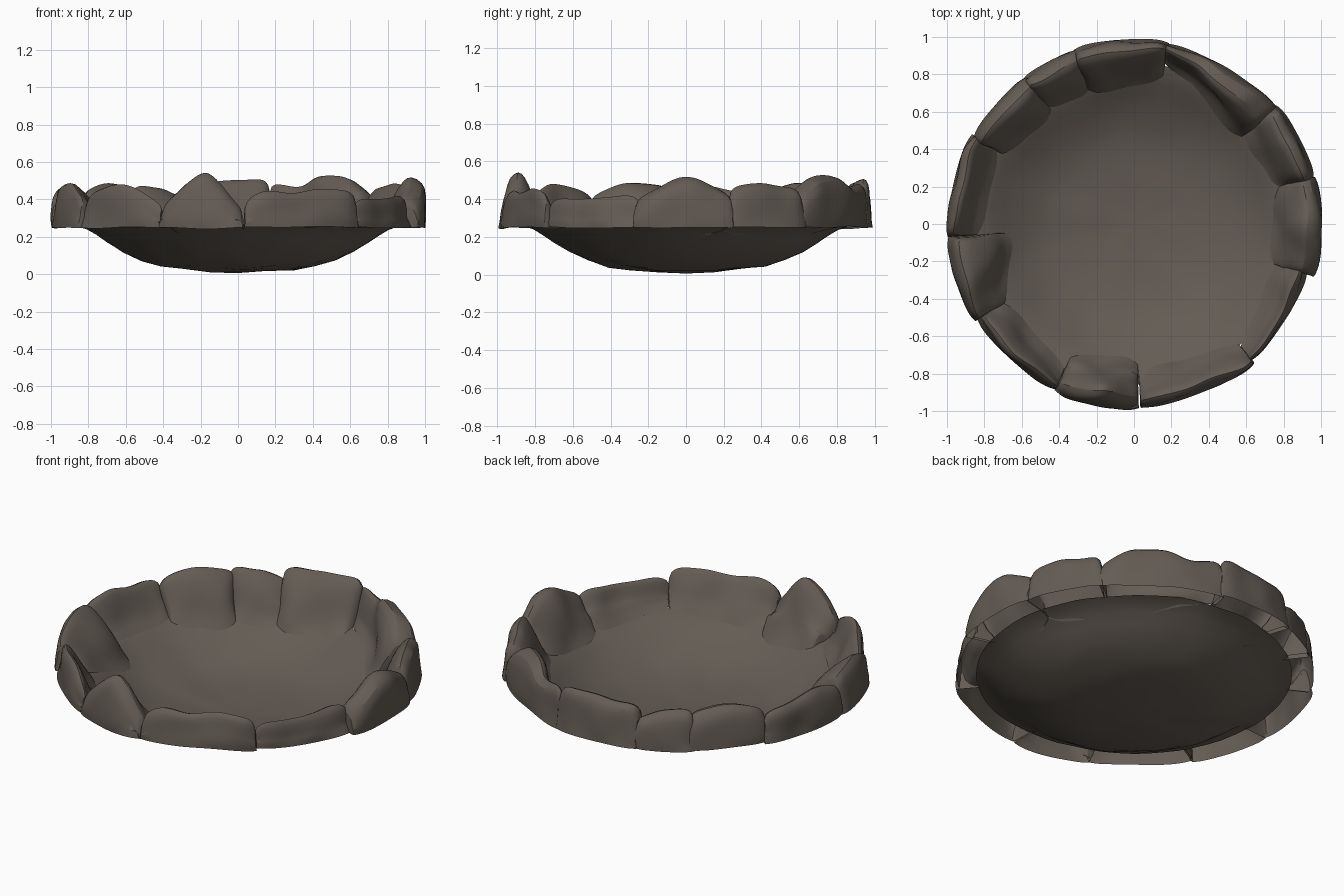
import bpy, bmesh, math
from mathutils import Vector, noise

cube = bpy.data.objects.get("Cube")
if cube:
    bpy.data.objects.remove(cube, do_unlink=True)

# Single dark stone colour
rock = bpy.data.materials.new("dark brown stone")
rock.use_nodes = True
colour = (0.127, 0.107, 0.089, 1)
rock.diffuse_color = colour
rock.node_tree.nodes["Principled BSDF"].inputs["Base Color"].default_value = colour


def finish(name, bm, angle):
    bmesh.ops.recalc_face_normals(bm, faces=bm.faces)
    if sum(f.normal.z * f.calc_area() for f in bm.faces) < 0:
        bmesh.ops.reverse_faces(bm, faces=bm.faces)
    mesh = bpy.data.meshes.new(name)
    bm.to_mesh(mesh)
    bm.free()
    mesh.materials.append(rock)
    obj = bpy.data.objects.new(name, mesh)
    bpy.context.collection.objects.link(obj)
    bpy.ops.object.select_all(action="DESELECT")
    obj.select_set(True)
    bpy.context.view_layer.objects.active = obj
    bpy.ops.object.shade_smooth_by_angle(angle=math.radians(angle))
    return obj


def polar(r, a, z):
    return Vector((r * math.cos(a), r * math.sin(a), z))


def interpolate(points, t):
    """Smooth value along an evenly spaced list, t from 0 to 1."""
    x = min(max(t, 0), 1) * (len(points) - 1)
    i = min(int(x), len(points) - 2)
    f = x - i
    return points[i] + (points[i + 1] - points[i]) * f * f * (3 - 2 * f)


# Shallow dish: spun profile with a gently uneven surface
profile = [(0, 0.006), (0.15, 0.015), (0.3, 0.027), (0.42, 0.044), (0.52, 0.074),
           (0.62, 0.12), (0.7, 0.172), (0.76, 0.213), (0.81, 0.24), (0.86, 0.256)]


def dish_height(r):
    for (r0, z0), (r1, z1) in zip(profile, profile[1:]):
        if r <= r1:
            return z0 + (z1 - z0) * (r - r0) / (r1 - r0)
    return profile[-1][1]


bm = bmesh.new()
verts = [bm.verts.new((r, 0, z)) for r, z in profile]
edges = [bm.edges.new(pair) for pair in zip(verts, verts[1:])]
bmesh.ops.spin(bm, geom=verts + edges, cent=(0, 0, 0), axis=(0, 0, 1),
               angle=math.tau, steps=64)
bmesh.ops.remove_doubles(bm, verts=bm.verts, dist=0.001)
for v in bm.verts:
    v.co.z = max(0, v.co.z + 0.012 * noise.noise(v.co * 5))
finish("dish", bm, 60)


def rim_stone(name, start, end, reach, inner, crest, heights, seed):
    """Open-bottomed boulder swept along an arc of the rim."""
    bm = bmesh.new()
    a0, a1 = math.radians(start), math.radians(end)
    half = (a1 - a0) / 2
    steps = 16
    params = [0] + [i / steps for i in range(steps + 1)] + [1]
    shift = Vector((seed * 7.3, seed * 2.1, 0))
    rows = []
    for n, u in enumerate(params):
        side = 2 * u - 1
        a = a0 + (a1 - a0) * u
        chord = math.cos(half) / math.cos(half * side)
        outer = reach * (0.5 + 0.5 * chord) - 0.02 * side ** 6
        rin = interpolate(inner, u) + 0.05 * side ** 4
        top = interpolate(heights, u) - 0.04 * side ** 8
        width = outer - rin
        ridge = outer - crest * width
        slope = ridge - rin
        capped = n in (0, len(params) - 1)
        foot = 0.25 + 0.012 * noise.noise(polar(3, a, seed))
        # cross-section from the outer foot over the crest down onto the dish
        section = [(outer, foot), (outer - 0.002, 0.3), (outer - 0.01, top - 0.1),
                   (outer - 0.1 * width, top - 0.035), (ridge, top + 0.005),
                   (ridge - 0.25 * slope, top - 0.025), (ridge - 0.55 * slope, top - 0.09),
                   (ridge - 0.8 * slope, 0.31), (rin, dish_height(rin) + 0.03),
                   (rin - 0.04, dish_height(rin - 0.04) + 0.002)]
        row = []
        for k, (r, z) in enumerate(section):
            if capped:
                z = min(z, foot)
            p = polar(r, a, z)
            if 0 < k < len(section) - 1 and not capped:
                p += noise.noise_vector(p * 5 + shift) * 0.025
            row.append(bm.verts.new(p))
        rows.append(row)
    for left, right in zip(rows, rows[1:]):
        for k in range(len(left) - 1):
            bm.faces.new((left[k], right[k], right[k + 1], left[k + 1]))
    obj = finish(name, bm, 50)
    soften = obj.modifiers.new("soften", "SUBSURF")
    soften.levels = soften.render_levels = 1


# Ring of stones: arc start and end, outer radius, inner radii,
# crest position across the stone, crest heights along the arc
stones = [
    (-16, 14.5, 1.02, (0.77, 0.79), 0.4, (0.43, 0.53, 0.46)),
    (14, 40, 1.01, (0.79, 0.77), 0.35, (0.47, 0.49, 0.48)),
    (39, 80, 1.0, (0.73, 0.87), 0.5, (0.47, 0.53, 0.53, 0.47, 0.5)),
    (79, 109, 1.005, (0.79, 0.75), 0.3, (0.51, 0.51, 0.5)),
    (107, 128, 0.99, (0.77, 0.79), 0.35, (0.42, 0.48, 0.48)),
    (126, 152, 0.99, (0.75, 0.79), 0.3, (0.47, 0.49, 0.45)),
    (151, 184, 1.01, (0.83, 0.83), 0.3, (0.44, 0.46, 0.47, 0.45)),
    (184, 211.5, 1.015, (0.68, 0.8), 0.2, (0.48, 0.49, 0.45)),
    (211, 244.5, 1.0, (0.81, 0.85), 0.3, (0.44, 0.5, 0.41)),
    (244.5, 271.5, 1.005, (0.78, 0.74), 0.35, (0.4, 0.54, 0.38)),
    (272, 311, 1.0, (0.79, 0.84), 0.3, (0.42, 0.45, 0.47, 0.45)),
    (310, 345, 0.98, (0.87, 0.8), 0.3, (0.42, 0.41, 0.43)),
]
for n, stone in enumerate(stones):
    rim_stone(f"rim_stone_{n + 1}", *stone, seed=n + 1)
